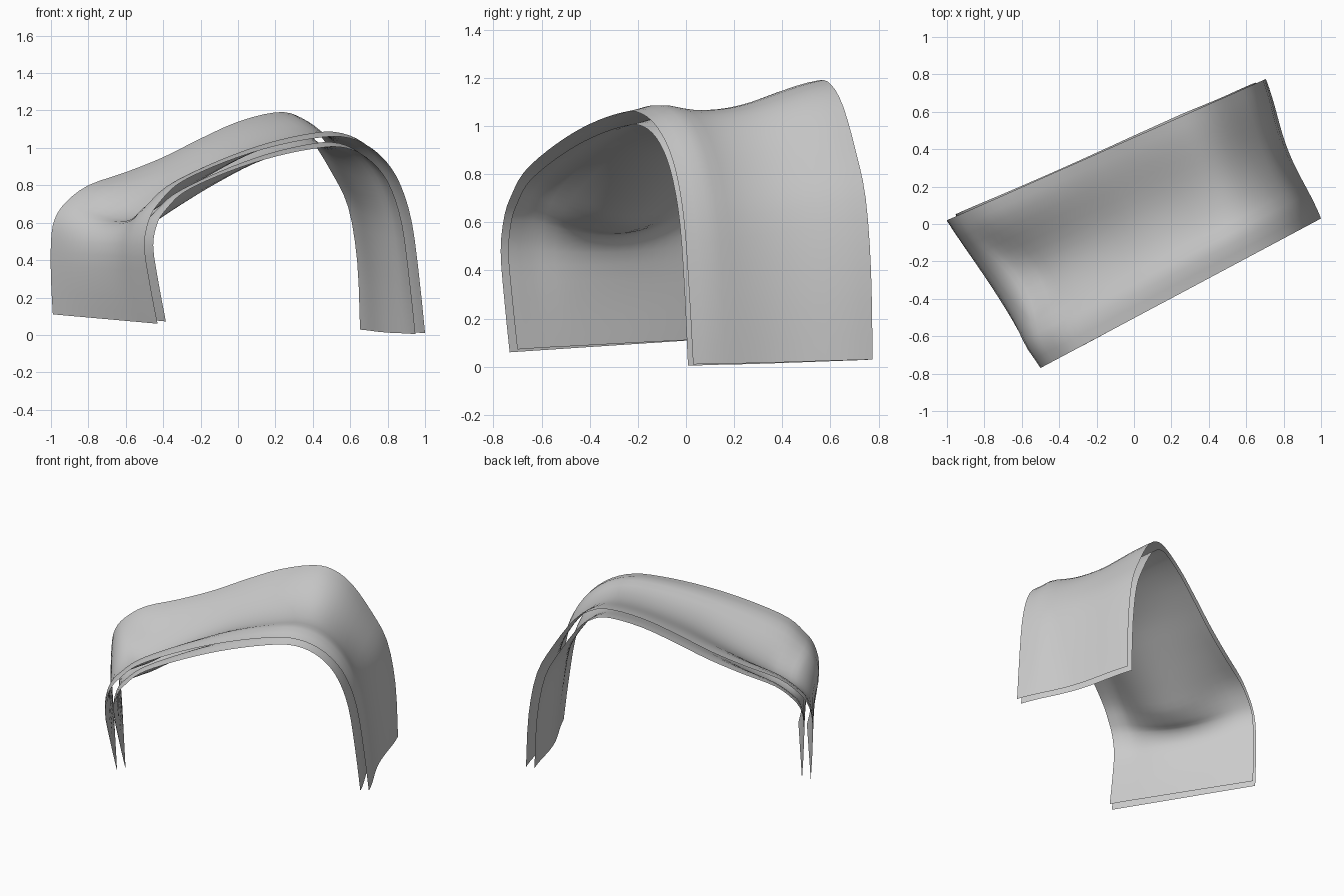
import bpy
import math
from mathutils import Vector

cube = bpy.data.objects.get("Cube")
if cube:
    bpy.data.objects.remove(cube, do_unlink=True)

# Matching (x, z) points along the front and back edges of the draped sheet
FRONT = [(-.43, .06), (-.47, .27), (-.5, .48), (-.47, .63), (-.41, .72), (-.33, .8),
         (-.2, .87), (0, .95), (.2, 1.01), (.4, 1.05), (.55, 1.06), (.68, 1.02),
         (.79, .93), (.87, .8), (.93, .6), (.97, .3), (1, .01)]
BACK = [(-.99, .11), (-1, .3), (-1, .5), (-.98, .62), (-.92, .71), (-.8, .8),
        (-.6, .87), (-.4, .95), (-.2, 1.05), (0, 1.14), (.2, 1.19), (.32, 1.17),
        (.43, 1.08), (.545, .9), (.64, .7), (.69, .4), (.705, .03)]
# Depth of the sag across the middle of the sheet, at the same points
SAG = [0, 0, .02, .08, .14, .17, .14, .1, .07, .06, .05, .04, .04, .035, .03, .03, .03]
ALONG = Vector((.88, .47, 0))
STEPS, ACROSS = 3, 16


def spline(points, t):
    """Smooth curve through evenly numbered points."""
    last = len(points) - 1
    i = min(int(t), last - 1)
    f = t - i
    a, b, c, d = (points[max(0, min(last, i + k))] for k in (-1, 0, 1, 2))
    return b + (c - a) * (f / 2) + (a * 2 - b * 5 + c * 4 - d) * (f * f / 2) \
        + (b * 3 - a - c * 3 + d) * (f ** 3 / 2)


front = [Vector((x, -.77 + .533 * (x + .5), z)) for x, z in FRONT]
back = [Vector((x, .02 + .443 * (x + 1), z)) for x, z in BACK]
last = len(front) - 1


def sheet_point(t, v):
    base = spline(front, t).lerp(spline(back, t), v)
    # Inward direction in the upright plane along the sheet
    lo, hi = max(t - .5, 0), min(t + .5, last)
    step = (spline(front, hi) - spline(front, lo)).lerp(spline(back, hi) - spline(back, lo), v)
    run, rise = step.dot(ALONG), step.z
    inward = (ALONG * rise - Vector((0, 0, run))).normalized()
    swell = .02 * math.exp(-((v - .15) / .1) ** 2) * math.sin(math.pi * t / last)
    sag = spline(SAG, t) * math.sin(math.pi * v) ** 2
    return base + inward * (sag - swell * min(1, v * 10))


# Draped sheet, one grid of quads
rows = last * STEPS
verts = [sheet_point(i / STEPS, j / ACROSS) for i in range(rows + 1) for j in range(ACROSS + 1)]
width = ACROSS + 1
faces = [(i * width + j, (i + 1) * width + j, (i + 1) * width + j + 1, i * width + j + 1)
         for i in range(rows) for j in range(ACROSS)]
mesh = bpy.data.meshes.new("draped_sheet")
mesh.from_pydata(verts, [], faces)
mesh.update()
sheet = bpy.data.objects.new("draped_sheet", mesh)
bpy.context.collection.objects.link(sheet)

# Plain grey cloth
grey = bpy.data.materials.new("light_grey")
grey.use_nodes = True
grey.diffuse_color = (.6, .6, .6, 1)
grey.node_tree.nodes["Principled BSDF"].inputs["Base Color"].default_value = (.6, .6, .6, 1)
mesh.materials.append(grey)

for face in mesh.polygons:
    face.use_smooth = True

# Lining: a second layer inside, open along the rim
lining = sheet.modifiers.new("lining", 'SOLIDIFY')
lining.thickness = .056
lining.offset = -1
lining.use_rim = False
